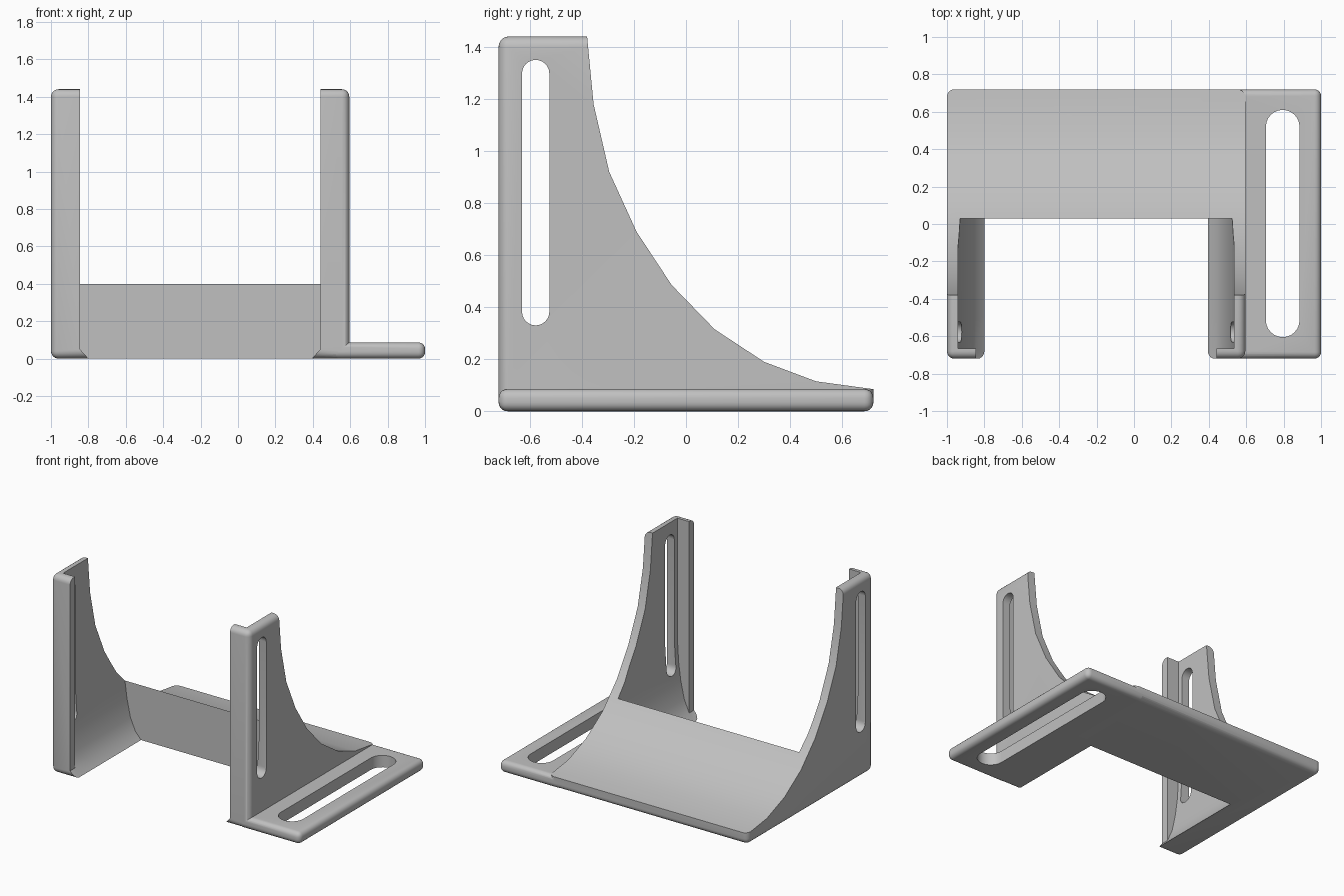
import bpy, bmesh, math
from mathutils import Vector

cube = bpy.data.objects.get("Cube")
if cube:
    bpy.data.objects.remove(cube, do_unlink=True)

grey = bpy.data.materials.new("light_grey")
grey.use_nodes = True
GREY = (0.53, 0.53, 0.53, 1)
grey.diffuse_color = GREY
grey.node_tree.nodes["Principled BSDF"].inputs["Base Color"].default_value = GREY

MID = -0.2025   # centre plane of the two walls


def make(name, bm):
    bmesh.ops.recalc_face_normals(bm, faces=bm.faces)
    me = bpy.data.meshes.new(name)
    bm.to_mesh(me)
    bm.free()
    me.materials.append(grey)
    ob = bpy.data.objects.new(name, me)
    bpy.context.collection.objects.link(ob)
    return ob


def rounded_box(name, lo, hi, radius):
    lo, hi = Vector(lo), Vector(hi)
    bm = bmesh.new()
    bmesh.ops.create_cube(bm, size=1)
    for v in bm.verts:
        v.co = (lo + hi) / 2 + v.co * (hi - lo)
    bmesh.ops.bevel(bm, geom=bm.edges[:], offset=radius, segments=5,
                    profile=0.5, affect='EDGES')
    return make(name, bm)


def prism(name, points, axis, start, end):
    """Extrude a 2D outline along one axis."""
    def place(a, b, t):
        co = [a, b]
        co.insert(axis, t)
        return co
    bm = bmesh.new()
    face = bm.faces.new([bm.verts.new(place(a, b, start)) for a, b in points])
    ext = bmesh.ops.extrude_face_region(bm, geom=[face])
    for v in ext["geom"]:
        if isinstance(v, bmesh.types.BMVert):
            v.co[axis] = end
    return make(name, bm)


def slot_outline(centre, radius, low, high, steps=12):
    pts = []
    for base, mid in ((0, high - radius), (math.pi, low + radius)):
        for i in range(steps + 1):
            a = base + math.pi * i / steps
            pts.append((centre + radius * math.cos(a), mid + radius * math.sin(a)))
    return pts


def apply_boolean(target, tool, mode):
    mod = target.modifiers.new("join", 'BOOLEAN')
    mod.object, mod.operation, mod.solver = tool, mode, 'EXACT'
    bpy.context.view_layer.objects.active = target
    bpy.ops.object.modifier_apply(modifier=mod.name)
    bpy.data.objects.remove(tool, do_unlink=True)


def mirrored(half):
    return half + [(2 * MID - x, z) for x, z in reversed(half)]


# Outer block that the walls and ramp are carved from
bracket = rounded_box("bracket", (-1, -0.72, 0), (0.595, 0.72, 1.44), 0.04)

# Sweeping back curve
sweep = [(-0.39, 1.6), (-0.38, 1.44), (-0.355, 1.18), (-0.295, 0.92),
         (-0.19, 0.69), (-0.055, 0.485), (0.11, 0.315), (0.3, 0.19),
         (0.5, 0.115), (0.72, 0.085), (0.9, 0.07), (0.9, 1.6)]
apply_boolean(bracket, prism("sweep_cutter", sweep, 0, -1.2, 1.2), 'DIFFERENCE')

# Inner cavity with coved wall feet
cove = [(-0.94, 1.6), (-0.94, 0.57), (-0.93, 0.4), (-0.913, 0.27),
        (-0.885, 0.14), (-0.845, 0.05), (-0.8, 0), (-0.8, -0.1)]
apply_boolean(bracket, prism("cavity_cutter", mirrored(cove), 1, -0.665, 0.03),
              'DIFFERENCE')

# Front opening between the two narrow flanges
opening = [(-0.845, 1.6), (-0.845, 0.05), (-0.8, 0), (-0.8, -0.1)]
apply_boolean(bracket, prism("opening_cutter", mirrored(opening), 1, -0.9, -0.5),
              'DIFFERENCE')

# Mounting foot on the left side
foot = rounded_box("mounting_foot", (0.5, -0.72, 0), (1, 0.72, 0.086), 0.035)
apply_boolean(bracket, foot, 'UNION')

# Slots through both walls and the foot
wall_slot = slot_outline(-0.5775, 0.0525, 0.33, 1.35)
foot_slot = slot_outline(0.795, 0.09, -0.605, 0.61)
apply_boolean(bracket, prism("wall_slot_cutter", wall_slot, 0, -1.2, 0.8), 'DIFFERENCE')
apply_boolean(bracket, prism("foot_slot_cutter", foot_slot, 2, -0.1, 0.3), 'DIFFERENCE')

# Smooth shading with sharp edges kept
bpy.ops.object.select_all(action='DESELECT')
bracket.select_set(True)
bpy.context.view_layer.objects.active = bracket
bpy.ops.object.shade_smooth_by_angle(angle=math.radians(30))
